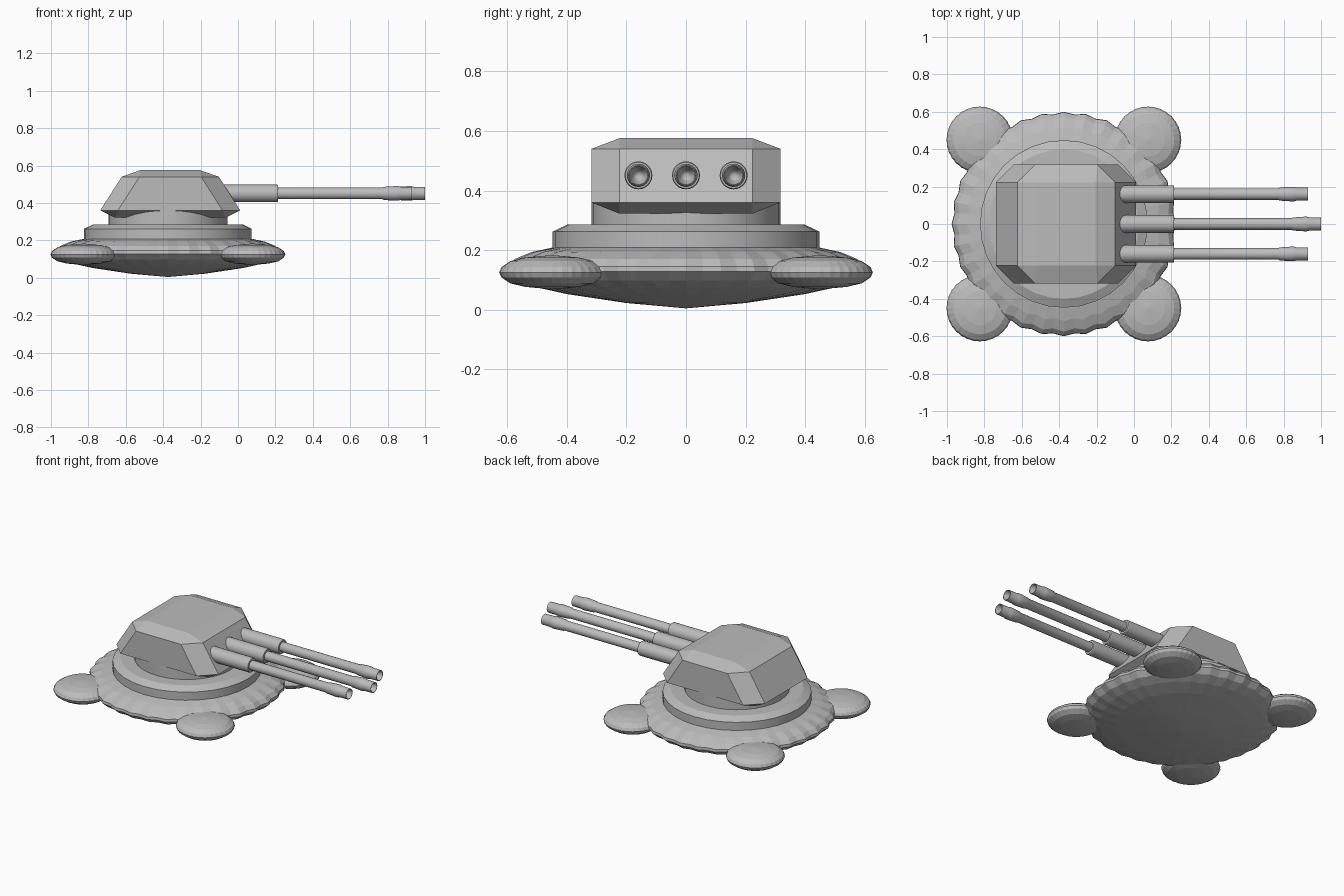
import bpy, bmesh, math
from mathutils import Matrix

if "Cube" in bpy.data.objects:
    bpy.data.objects.remove(bpy.data.objects["Cube"])

CX = -0.375  # centre of the base and turret

grey = bpy.data.materials.new("plain grey")
grey.diffuse_color = (0.5, 0.5, 0.5, 1)
grey.use_nodes = True
grey.node_tree.nodes["Principled BSDF"].inputs["Base Color"].default_value = grey.diffuse_color


def finish(name, bm, smooth=None):
    bmesh.ops.remove_doubles(bm, verts=bm.verts, dist=1e-5)
    bmesh.ops.recalc_face_normals(bm, faces=bm.faces)
    me = bpy.data.meshes.new(name)
    bm.to_mesh(me)
    bm.free()
    me.materials.append(grey)
    ob = bpy.data.objects.new(name, me)
    bpy.context.collection.objects.link(ob)
    if smooth:
        bpy.ops.object.select_all(action='DESELECT')
        ob.select_set(True)
        bpy.context.view_layer.objects.active = ob
        bpy.ops.object.shade_smooth_by_angle(angle=math.radians(smooth))
    return ob


def lathe(name, profile, n, loc, smooth=None, along_x=False):
    """Spin (radius, height, ruffle depth) points; every other spoke is pulled in by the depth."""
    bm = bmesh.new()
    rings = []
    for p in profile:
        depth = p[2] if len(p) > 2 else 0
        ring = []
        for i in range(n):
            a = 2 * math.pi * i / n
            r = p[0] - depth * (i % 2)
            ring.append(bm.verts.new((r * math.cos(a), r * math.sin(a), p[1])))
        rings.append(ring)
    for a, b in zip(rings, rings[1:]):
        for i in range(n):
            j = (i + 1) % n
            bm.faces.new((a[i], a[j], b[j], b[i]))
    if along_x:
        bmesh.ops.rotate(bm, verts=bm.verts, matrix=Matrix.Rotation(math.pi / 2, 3, 'Y'))
    bmesh.ops.translate(bm, verts=bm.verts, vec=loc)
    return finish(name, bm, smooth)


# scalloped base disc
lathe("base_disc", [(0, 0.004), (0.2, 0.022), (0.4, 0.052, 0.006), (0.5, 0.074, 0.009),
                    (0.565, 0.097, 0.011), (0.6, 0.128, 0.012), (0.598, 0.145, 0.012),
                    (0.575, 0.17, 0.014), (0.52, 0.193, 0.014), (0.45, 0.208), (0, 0.21)],
      64, (CX, 0, 0))

# four corner foot pads
pad = [(0, -0.057), (0.09, -0.049), (0.14, -0.037, 0.001), (0.17, -0.017, 0.002),
       (0.178, 0, 0.002), (0.17, 0.018, 0.002), (0.14, 0.038, 0.001), (0.09, 0.05), (0, 0.058)]
for sx in (-1, 1):
    for sy in (-1, 1):
        lathe("foot_pad", pad, 64, (CX + sx * 0.45, sy * 0.45, 0.125))

# bearing ring with bevelled rim, and the neck above it
lathe("turret_ring", [(0, 0.19), (0.448, 0.19), (0.448, 0.262), (0.4, 0.285), (0, 0.285)],
      32, (CX, 0, 0), 15)
lathe("turret_neck", [(0, 0.27), (0.318, 0.27), (0.318, 0.36), (0, 0.36)], 32, (CX, 0, 0), 15)

# turret housing: tapered box with cut corners and edges
bm = bmesh.new()
W, C = 0.318, 0.095


def rect(x0, x1, y, z):
    for x in (x0, x1):
        for s in (-y, y):
            bm.verts.new((x, s, z))


for x0, x1, z in ((-0.737, 0.012, 0.36), (-0.622, -0.102, 0.54)):
    rect(x0, x1, W - C, z)
    rect(x0 + C, x1 - C, W, z)
rect(-0.52, -0.205, W - C, 0.576)
rect(-0.66, -0.065, W - C, 0.322)
bmesh.ops.convex_hull(bm, input=bm.verts)
bmesh.ops.dissolve_limit(bm, angle_limit=math.radians(2), verts=bm.verts, edges=bm.edges)
finish("turret_housing", bm)

# three barrels: sleeve, tube and hollow muzzle, the middle one longer
for y, end in ((-0.16, 0.93), (0, 1.0), (0.16, 0.93)):
    lathe("barrel_sleeve", [(0, -0.15), (0.047, -0.15), (0.047, 0.21), (0.044, 0.215), (0, 0.215)],
          24, (0, y, 0.451), 30, along_x=True)
    lathe("gun_barrel", [(0, 0.15), (0.031, 0.15), (0.031, end - 0.157), (0.035, end - 0.15),
                         (0.039, end - 0.09), (0.039, end - 0.075), (0.035, end - 0.06), (0.034, end),
                         (0.031, end), (0.02, end - 0.04), (0, end - 0.07)],
          24, (0, y, 0.451), 30, along_x=True)
